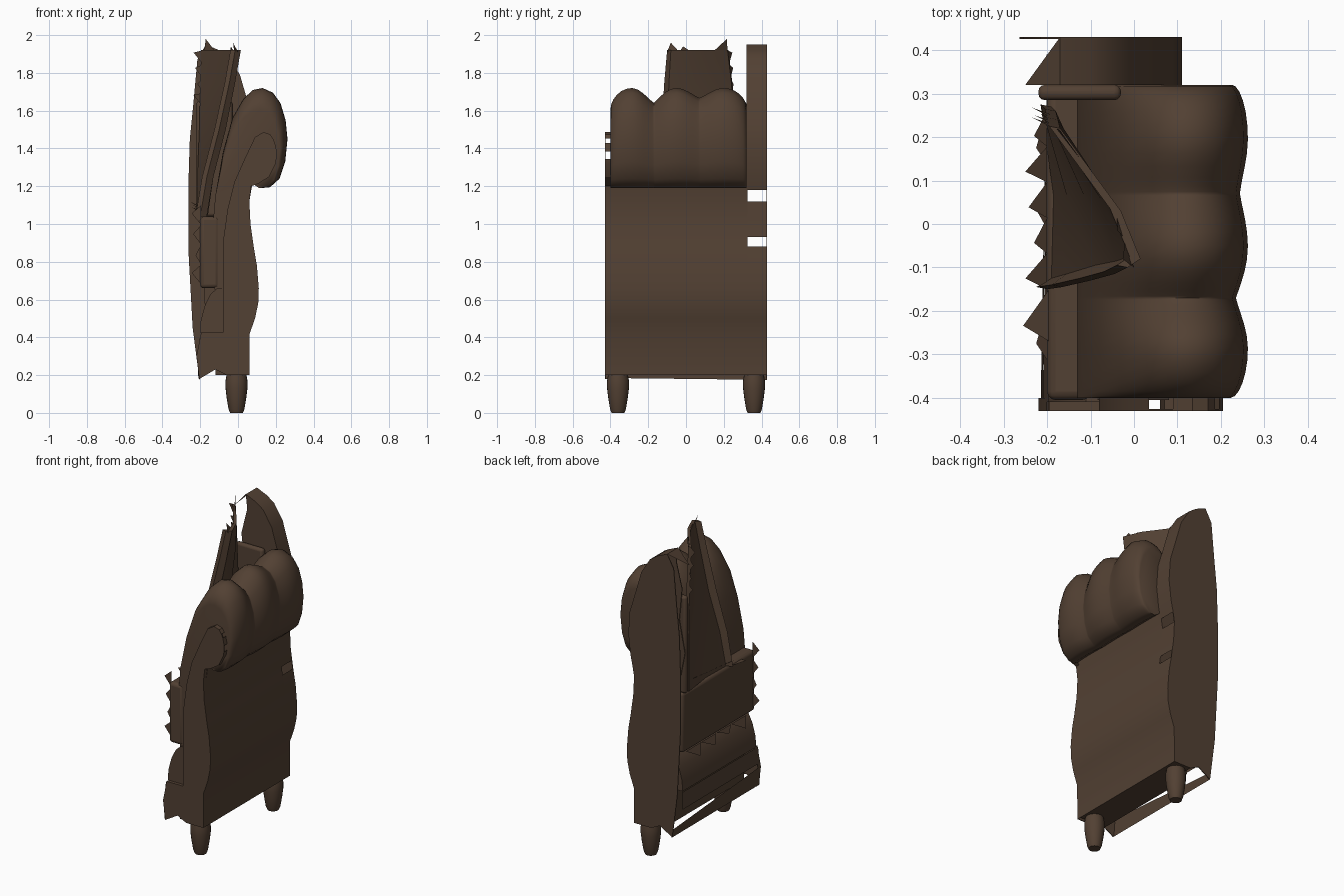
import bpy, bmesh, math
from mathutils import Vector

cube = bpy.data.objects.get("Cube")
if cube:
    bpy.data.objects.remove(cube, do_unlink=True)

leather = bpy.data.materials.new("dark_brown_leather")
COLOUR = (0.085, 0.052, 0.033, 1)
leather.diffuse_color = COLOUR
leather.use_nodes = True
leather.node_tree.nodes["Principled BSDF"].inputs["Base Color"].default_value = COLOUR


def finish(name, bm, smooth=None):
    bmesh.ops.recalc_face_normals(bm, faces=bm.faces[:])
    mesh = bpy.data.meshes.new(name)
    bm.to_mesh(mesh)
    bm.free()
    obj = bpy.data.objects.new(name, mesh)
    bpy.context.collection.objects.link(obj)
    mesh.materials.append(leather)
    if smooth:
        bpy.ops.object.select_all(action="DESELECT")
        obj.select_set(True)
        bpy.context.view_layer.objects.active = obj
        bpy.ops.object.shade_smooth_by_angle(angle=math.radians(smooth))
    return obj


def loft(name, rings, smooth=None):
    """Skin closed rings of equal length and cap both ends."""
    bm = bmesh.new()
    loops = [[bm.verts.new(p) for p in ring] for ring in rings]
    for a, b in zip(loops, loops[1:]):
        for i in range(len(a)):
            j = (i + 1) % len(a)
            bm.faces.new((a[i], a[j], b[j], b[i]))
    bm.faces.new(loops[0])
    bm.faces.new(loops[-1])
    return finish(name, bm, smooth)


def extrude(name, profile, y0, y1, smooth=25):
    return loft(name, [[(x, y, z) for x, z in profile] for y in (y0, y1)], smooth)


def strip(name, path, y0, y1):
    """Open sheet along an x-z path."""
    bm = bmesh.new()
    rows = [[bm.verts.new((x, y, z)) for y in (y0, y1)] for x, z in path]
    for a, b in zip(rows, rows[1:]):
        bm.faces.new((a[0], a[1], b[1], b[0]))
    finish(name, bm, 25)


def sheet(name, corners):
    bm = bmesh.new()
    bm.faces.new([bm.verts.new(p) for p in corners])
    finish(name, bm)


def box(name, low, high, bevel):
    (x0, y0, z0), (x1, y1, z1) = low, high
    obj = extrude(name, [(x0, z0), (x1, z0), (x1, z1), (x0, z1)], y0, y1, 40)
    mod = obj.modifiers.new("soft_edges", "BEVEL")
    mod.width, mod.segments = bevel, 3


def torn_edge(name, start, end, reach, teeth):
    """Flat row of pointed teeth along a line."""
    start, end, reach = Vector(start), Vector(end), Vector(reach)
    step = (end - start) / teeth
    bm = bmesh.new()
    for i in range(teeth):
        a = start + step * i
        tip = a + step * 0.3 + reach * (1, 0.6, 0.85)[i % 3]
        bm.faces.new([bm.verts.new(p) for p in (a, a + step, tip)])
    finish(name, bm)


# Curved outer side shared by the arm, its front panel and the back
outer = [(.06, .2), (.062, .42), (.09, .5), (.107, .58), (.11, .66),
         (.1, .78), (.083, .88), (.076, .93), (.066, 1.0), (.06, 1.12)]
foot = [(-.205, .18), (-.17, .2), (-.12, .23), (-.06, .2)]

# Hollow back frame: rear plate, narrower torn front plate, rim with two open slots
crown = [(.07, 1.18), (.085, 1.25), (.1, 1.38), (.09, 1.52), (.045, 1.67),
         (.01, 1.79), (-.05, 1.885), (-.1, 1.92), (-.17, 1.95)]
rear_cut = [(-.215, 1.87), (-.235, 1.65), (-.255, 1.45), (-.263, 1.2),
            (-.262, .85), (-.24, .45)]
front_cut = [(-.16, 1.86), (-.2, 1.7), (-.18, 1.5), (-.22, 1.3), (-.18, 1.1),
             (-.18, .6), (-.12, .3)]
extrude("back_frame_rear", outer + crown + rear_cut + foot, .425, .43)
extrude("back_frame_front", outer + crown + front_cut + foot[2:], .32, .325)
strip("back_rim_lower", [(-.06, .2)] + outer[:7], .32, .43)
strip("back_rim_middle", outer[7:], .32, .43)
strip("back_rim_crown", crown, .32, .43)
sheet("back_rim_torn_corner", [(-.17, .43, 1.95), (-.17, .32, 1.95), (-.25, .32, 1.86)])
box("back_padding", (-.22, .285, 1.04), (-.03, .32, 1.65), .015)

# Arm body below the roll
extrude("arm_body", outer + [
    (.08, 1.24), (.03, 1.28), (-.03, 1.1), (-.08, .85), (-.09, .42),
    (-.12, .4), (-.12, .2)], -.405, .32)

# Scroll-shaped front panel: thin plate with an open-slotted rim
scroll_low = [(.07, 1.2), (.11, 1.215), (.165, 1.25), (.2, 1.32), (.203, 1.345)]
scroll_mid = [(.205, 1.385), (.195, 1.43)]
scroll_top = [(.186, 1.452), (.17, 1.475), (.135, 1.487), (.09, 1.46)]
inner = [(.035, 1.345), (-.02, 1.22), (-.055, 1.08), (-.08, .9), (-.08, .425),
         (-.195, .425), (-.22, .3)]
extrude("arm_front_panel", outer + scroll_low + scroll_mid + scroll_top + inner + foot,
        -.43, -.425)
strip("panel_rim_outer", outer + scroll_low, -.43, -.4)
strip("panel_rim_middle", scroll_mid, -.43, -.4)
strip("panel_rim_top", scroll_top, -.43, -.4)
strip("panel_rim_inner", inner + foot[:1], -.43, -.4)

# Rolled arm pad: one section swelling into three tufts
section = [(-.1, .5), (-.13, .7), (-.14, .92), (-.12, 1.15), (-.08, 1.38),
           (-.03, 1.56), (.03, 1.665), (.08, 1.71), (.13, 1.72), (.185, 1.695),
           (.225, 1.64), (.252, 1.55), (.262, 1.45), (.25, 1.33), (.22, 1.24),
           (.17, 1.195), (.12, 1.19), (.075, 1.22), (.0, 1.15), (-.05, .8), (-.06, .5)]
seams = (-.4, -.17, .07, .32)
seam_scale = (.78, .85, .9, .8)
rings = []
STEPS = 12
for k in range(3):
    for i in range(STEPS + (k == 2)):
        t = (1 - math.cos(math.pi * i / STEPS)) / 2
        y = seams[k] + (seams[k + 1] - seams[k]) * t
        base = seam_scale[k] + (seam_scale[k + 1] - seam_scale[k]) * t
        outer_end = (k == 0 and t < .5) or (k == 2 and t > .5)
        s = base + (1 - base) * math.sin(math.pi * t) ** (.5 if outer_end else 1.1)
        rings.append([(.08 + (x - .08) * (s if x > .08 else 1), y,
                       1.2 + (z - 1.2) * (s if z > 1.2 else 1)) for x, z in section])
loft("arm_roll_pad", rings, 70)

# Seat cushions cut off at the open side
extrude("lower_seat_cushion", [(-.2, .425), (-.197, .49), (-.175, .57), (-.145, .63),
                               (-.11, .66), (-.08, .66), (-.08, .425)], -.41, .32, 40)
box("upper_seat_cushion", (-.2, -.405, .66), (-.1, .32, 1.04), .02)

# Torn rail and lining under the seat
sheet("seat_rail", [(-.2, .32, .42), (-.2, -.43, .42), (-.21, -.43, .32), (-.2, .32, .31)])
sheet("torn_lining", [(-.2, .43, .175), (-.21, -.43, .185), (-.215, -.43, .3), (-.2, .43, .22)])

# Thin sheet of the back pillow, leaning outward from the seat to its top corner
layers = ((1.04, [(-.2, -.15), (-.165, -.13), (-.16, .06), (-.19, .27)]),
          (1.25, [(-.165, -.145), (-.13, -.12), (-.13, .06), (-.19, .27)]),
          (1.5, [(-.1, -.13), (-.065, -.1), (-.09, .06), (-.18, .26)]),
          (1.75, [(-.045, -.115), (-.015, -.09), (-.05, .05), (-.175, .24)]),
          (1.92, [(-.015, -.1), (.015, -.08), (-.03, .03), (-.17, .22)]))
loft("back_pillow", [[(x, y, z) for x, y in ring] +
                     [(x - .025, y + .005, z) for x, y in reversed(ring)]
                     for z, ring in layers], 40)

# Ragged cloth along the cut edges
torn_edge("seat_front_tear", (-.195, -.38, .68), (-.195, -.38, 1.1), (-.05, 0, .03), 4)
torn_edge("seat_lower_tear", (-.195, -.32, .66), (-.195, .28, .66), (-.03, 0, -.06), 4)
torn_edge("seat_top_tear", (-.195, -.27, 1.03), (-.195, -.15, 1.03), (-.06, 0, .02), 1)
torn_edge("pillow_side_tear", (-.2, -.15, 1.06), (-.2, .26, 1.1), (-.05, 0, .03), 5)
torn_edge("pillow_edge_tear", (-.185, .25, 1.62), (-.185, .22, 1.92), (-.05, .02, .04), 4)
torn_edge("pillow_top_tear", (.0, -.1, 1.91), (-.04, .03, 1.91), (-.02, .0, .05), 2)
torn_edge("pillow_crown_tear", (-.11, .13, 1.9), (-.18, .22, 1.9), (-.04, .06, .08), 1)

# Tapered round legs
leg = [(.034, 0), (.042, .02), (.052, .08), (.058, .13), (.058, .17), (.052, .205)]
for name, y0 in (("front_leg", -.36), ("back_leg", .36)):
    loft(name, [[(-.008 + r * math.cos(a * math.tau / 20), y0 + r * math.sin(a * math.tau / 20), z)
                 for a in range(20)] for r, z in leg], 40)
